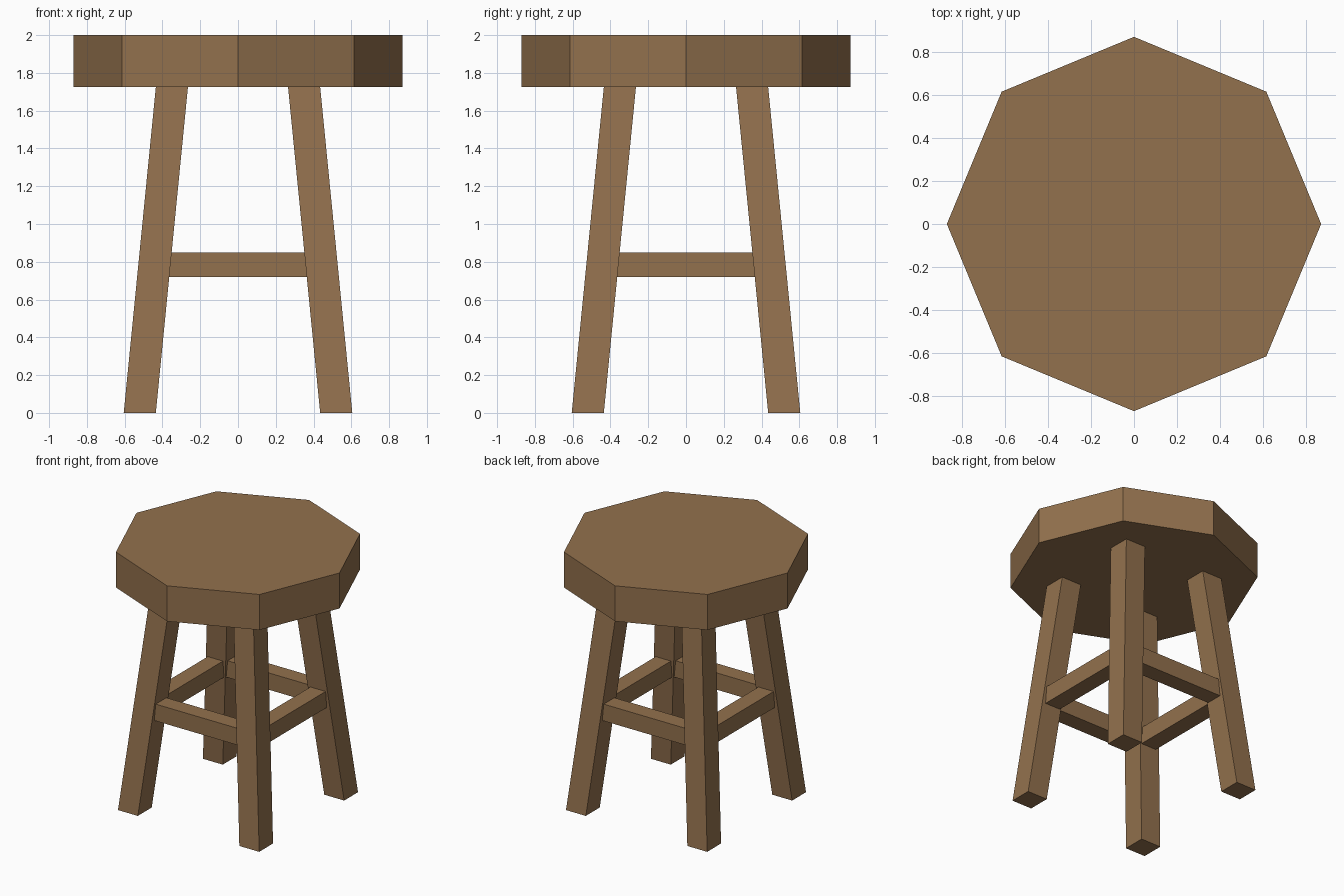
import bpy, bmesh
from math import pi
from mathutils import Matrix, Vector

if "Cube" in bpy.data.objects:
    bpy.data.objects.remove(bpy.data.objects["Cube"])

SEAT_R, SEAT_LOW, SEAT_TOP = 0.87, 1.725, 2.0
LEG_W, FOOT, HEAD = 0.17, 0.52, 0.35
RAIL_W, RAIL_POS, RAIL_LOW, RAIL_TOP = 0.13, 0.44, 0.72, 0.85

wood = bpy.data.materials.new("wood")
wood.diffuse_color = (0.29, 0.165, 0.075, 1)
wood.use_nodes = True
wood.node_tree.nodes["Principled BSDF"].inputs["Base Color"].default_value = wood.diffuse_color


def finish(name, bm):
    mesh = bpy.data.meshes.new(name)
    bmesh.ops.recalc_face_normals(bm, faces=bm.faces)
    bm.to_mesh(mesh)
    bm.free()
    mesh.materials.append(wood)
    obj = bpy.data.objects.new(name, mesh)
    bpy.context.collection.objects.link(obj)
    return obj


def box(name, size, centre, turn=0.0):
    bm = bmesh.new()
    bmesh.ops.create_cube(bm, size=1)
    bmesh.ops.scale(bm, vec=size, verts=bm.verts)
    bmesh.ops.translate(bm, vec=centre, verts=bm.verts)
    bmesh.ops.rotate(bm, matrix=Matrix.Rotation(turn, 3, 'Z'), verts=bm.verts)
    return finish(name, bm)


# Octagonal seat with corners on the axes
bm = bmesh.new()
bmesh.ops.create_cone(bm, cap_ends=True, segments=8, radius1=SEAT_R, radius2=SEAT_R,
                      depth=SEAT_TOP - SEAT_LOW,
                      matrix=Matrix.Translation((0, 0, (SEAT_LOW + SEAT_TOP) / 2)))
finish("seat", bm)

# Four splayed legs: upright boxes sheared outward towards the feet
for sy, depth_name in ((-1, "front"), (1, "back")):
    for sx, side_name in ((-1, "left"), (1, "right")):
        leg = box(f"{depth_name}_{side_name}_leg", (LEG_W, LEG_W, SEAT_LOW), (0, 0, SEAT_LOW / 2))
        for v in leg.data.vertices:
            offset = FOOT if v.co.z < SEAT_LOW / 2 else HEAD
            v.co += Vector((sx * offset, sy * offset, 0))

# Four stretchers joining neighbouring legs
for i, name in enumerate(("front", "right", "back", "left")):
    box(f"{name}_stretcher", (0.76, RAIL_W, RAIL_TOP - RAIL_LOW),
        (0, -RAIL_POS, (RAIL_LOW + RAIL_TOP) / 2), i * pi / 2)
